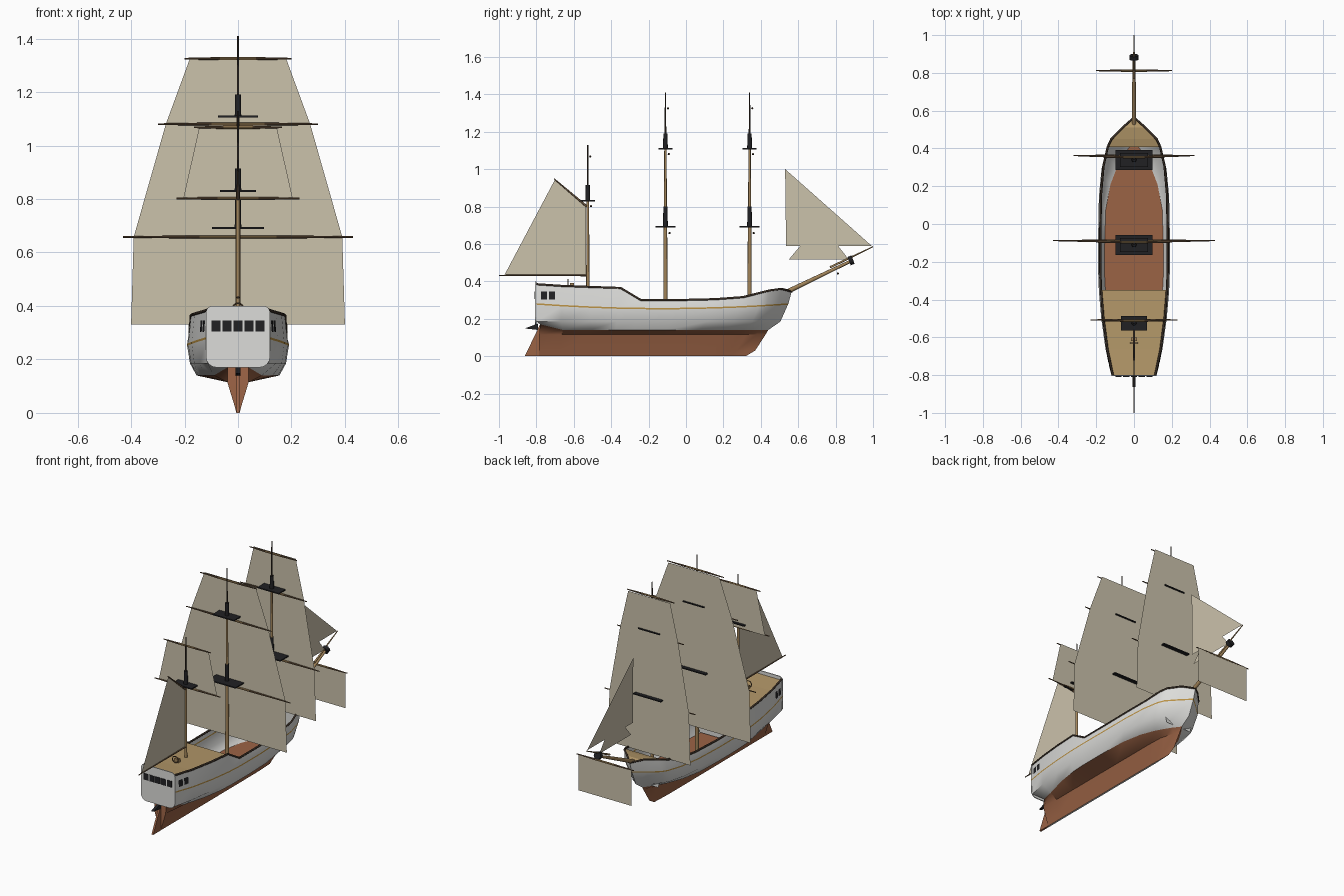
import bpy, bmesh, math
from mathutils import Vector

cube = bpy.data.objects.get("Cube")
if cube:
    bpy.data.objects.remove(cube)


def material(name, *rgb):
    mat = bpy.data.materials.new(name)
    mat.use_nodes = True
    mat.diffuse_color = (*rgb, 1)
    mat.node_tree.nodes["Principled BSDF"].inputs["Base Color"].default_value = (*rgb, 1)
    return mat


WHITE = material("hull white", .72, .72, .7)
RED = material("red brown", .33, .125, .06)
DECK = material("deck tan", .45, .31, .14)
WOOD = material("mast wood", .36, .23, .1)
YARD = material("yard brown", .14, .085, .045)
DARK = material("rail dark brown", .045, .03, .02)
BLACK = material("black", .015, .015, .017)
GOLD = material("gold", .5, .29, .06)
CANVAS = material("canvas", .6, .54, .41)


def finish(name, bm, mats, smooth=False):
    bmesh.ops.recalc_face_normals(bm, faces=bm.faces)
    mesh = bpy.data.meshes.new(name)
    bm.to_mesh(mesh)
    bm.free()
    for mat in mats:
        mesh.materials.append(mat)
    obj = bpy.data.objects.new(name, mesh)
    bpy.context.collection.objects.link(obj)
    if smooth:
        bpy.ops.object.select_all(action='DESELECT')
        obj.select_set(True)
        bpy.context.view_layer.objects.active = obj
        bpy.ops.object.shade_smooth_by_angle(angle=math.radians(40))
    return obj


def plate(name, points, mat, depth=None):
    """Flat polygon, thickened along the vector depth if given."""
    bm = bmesh.new()
    face = bm.faces.new([bm.verts.new(p) for p in points])
    if depth:
        out = bmesh.ops.extrude_face_region(bm, geom=[face], use_keep_orig=True)
        moved = [g for g in out["geom"] if isinstance(g, bmesh.types.BMVert)]
        bmesh.ops.translate(bm, verts=moved, vec=depth)
    return finish(name, bm, [mat])


def rod(name, a, b, r1, r2, mat, sides=10):
    a, b = Vector(a), Vector(b)
    bm = bmesh.new()
    bmesh.ops.create_cone(bm, cap_ends=True, segments=sides, radius1=r1, radius2=r2,
                          depth=(b - a).length)
    turn = (b - a).to_track_quat('Z', 'Y').to_matrix().to_4x4()
    bm.transform(turn)
    bmesh.ops.translate(bm, verts=bm.verts, vec=(a + b) / 2)
    return finish(name, bm, [mat], smooth=True)


def box(name, centre, size, mat):
    bm = bmesh.new()
    bmesh.ops.create_cube(bm, size=1)
    bmesh.ops.scale(bm, vec=size, verts=bm.verts)
    bmesh.ops.translate(bm, vec=centre, verts=bm.verts)
    return finish(name, bm, [mat])


# Hull lines: stations from stern to bow, half widths and sheer height
T = [0, .1, .22, .33, .41, .55, .7, .81, .885, .915, .96, 1]
BEAM = [.12, .15, .173, .186, .19, .19, .186, .172, .148, .128, .064, 0]
CHINE = [.04, .09, .13, .15, .155, .155, .15, .125, .09, .07, .036, 0]
SHEER = [.385, .376, .37, .365, .3, .3, .305, .316, .342, .352, .36, .345]
N = len(T)


def level(y0, y1, width, height):
    return [Vector((width(i), y0 + (y1 - y0) * T[i], height(i))) for i in range(N)]


def fin(w):
    return lambda i: w * min(1, (1 - T[i]) * 8)


def stripe(i):
    return .25 + .025 * (2 * T[i] - 1) ** 2


chine = level(-.78, .44, lambda i: CHINE[i], lambda i: .17 if i == 0 else .14)
rail = level(-.8, .565, lambda i: BEAM[i] * .94, lambda i: SHEER[i])
levels = [
    level(-.785, .32, fin(.006), lambda i: 0),
    level(-.785, .37, fin(.014), lambda i: .03),
    level(-.785, .425, fin(.04), lambda i: .115),
    chine,
    level(-.8, .505, lambda i: BEAM[i] * .945, lambda i: .185),
    level(-.8, .545, lambda i: BEAM[i], stripe),
    level(-.8, .548, lambda i: BEAM[i], lambda i: stripe(i) + .008),
    rail,
]
row_colour = [1, 1, 1, 0, 0, 2, 0]


def flip(p):
    return Vector((-p.x, p.y, p.z))


bm = bmesh.new()
rings = [[bm.verts.new(p) for p in row + [flip(q) for q in row[-2::-1]]] for row in levels]
for low, high, colour in zip(rings, rings[1:], row_colour):
    for i in range(len(low)):
        j = (i + 1) % len(low)
        bm.faces.new((low[i], low[j], high[j], high[i])).material_index = colour
bm.faces.new(rings[0])
bmesh.ops.remove_doubles(bm, verts=bm.verts, dist=.0002)
finish("hull", bm, [WHITE, RED, GOLD], smooth=True)


# Decks span the hull from side to side
def deck(name, row, first, last, drop, mat):
    bm = bmesh.new()
    down = Vector((0, 0, drop))
    pairs = [(bm.verts.new(p - down), bm.verts.new(flip(p) - down)) for p in row[first:last]]
    for (a, b), (c, d) in zip(pairs, pairs[1:]):
        bm.faces.new((a, b, d, c))
    bmesh.ops.remove_doubles(bm, verts=bm.verts, dist=.0002)
    finish(name, bm, [mat])


deck("main_deck", chine, 0, N, -.002, RED)
deck("poop_deck", rail, 0, 4, .006, DECK)
deck("forecastle_deck", rail, 8, N, .006, DECK)
for name, k in (("poop_bulkhead", 3), ("forecastle_bulkhead", 8)):
    p = rail[k] - Vector((.002, 0, .007))
    foot = Vector((CHINE[k], p.y, .15))
    plate(name, [p, flip(p), flip(foot), foot], WHITE)

# Dark rail around the top edge
curve = bpy.data.curves.new("top_rail", 'CURVE')
curve.dimensions = '3D'
curve.bevel_depth = .006
curve.bevel_resolution = 1
line = curve.splines.new('POLY')
path = rail + [flip(p) for p in rail[-2::-1]]
line.points.add(len(path) - 1)
for point, p in zip(line.points, path):
    point.co = (*p, 1)
curve.materials.append(DARK)
bpy.context.collection.objects.link(bpy.data.objects.new("top_rail", curve))

# Rounded transom with stern and quarter windows
corners = []
for cx, cz, r, start in ((.095, .375, .025, 0), (-.095, .375, .025, 90),
                         (-.08, .21, .04, 180), (.08, .21, .04, 270)):
    for step in range(5):
        a = math.radians(start + step * 22.5)
        corners.append((cx + r * math.cos(a), -.8, cz + r * math.sin(a)))
plate("transom", corners, WHITE, (0, -.006, 0))
for k in range(-2, 3):
    box("stern_window", (k * .041, -.807, .325), (.034, .004, .04), BLACK)


def side_point(y, z, s):
    t = (y + .8) / 1.365
    w = BEAM[0] + (BEAM[1] - BEAM[0]) * t / T[1]
    return Vector((s * (w * (1 - .06 * (z - .275) / .105) + .003), y, z))


for s in (1, -1):
    for y in (-.775, -.732):
        spots = ((y, .303), (y + .032, .303), (y + .032, .345), (y, .345))
        plate("quarter_window", [side_point(a, b, s) for a, b in spots], BLACK)

# Rudder and its black head
plate("rudder", [(-.006, -.862, 0), (-.006, -.78, 0), (-.006, -.78, .17)], RED, (.012, 0, 0))
plate("rudder_head", [(-.009, -.862, .148), (-.009, -.79, .14), (-.009, -.79, .175)],
      BLACK, (.018, 0, 0))

# Steering wheel and stand
box("wheel_stand", (0, -.61, .375), (.03, .02, .03), WOOD)
bpy.ops.mesh.primitive_torus_add(location=(0, -.63, .39), rotation=(math.pi / 2, 0, 0),
                                 major_radius=.02, minor_radius=.003,
                                 major_segments=16, minor_segments=6)
wheel = bpy.context.object
wheel.name = "steering_wheel"
wheel.data.materials.append(YARD)


# Masts with platforms, yards and square sails
def platform(y, z, half_x, half_y, cap):
    box("mast_platform", (0, y, z), (half_x * 2, half_y * 2, .007), BLACK)
    rod("mast_cap", (0, y, z), (0, y, cap), .013, .011, BLACK)


def yard(y, z, half):
    for s in (1, -1):
        mid = (s * half / 3, y, z)
        rod("yard_middle", (0, y, z), mid, .006, .006, WOOD, 8)
        rod("yard_arm", mid, (s * half, y, z), .006, .003, YARD, 8)


def square_sails(y, steps):
    for (z1, w1), (z2, w2) in zip(steps, steps[1:]):
        plate("square_sail", [(-w1, y, z1), (w1, y, z1), (w2, y, z2), (-w2, y, z2)], CANVAS)


for y, sizes, yards in ((-.11, (.4, .39, .27, .18), (.43, .3, .2)),
                        (.34, (.29, .28, .205, .148), (.32, .235, .165))):
    rod("lower_mast", (0, y, .14), (0, y, .8), .012, .009, WOOD)
    rod("topmast", (0, y, .78), (0, y, 1.15), .008, .006, WOOD)
    rod("mast_head", (0, y, 1.15), (0, y, 1.41), .005, .003, DARK)
    platform(y, .692, .097, .053, .8)
    platform(y, 1.108, .075, .037, 1.19)
    heights = (.33, .658, 1.08, 1.325)
    square_sails(y + .03, list(zip(heights, sizes)))
    for k, half in enumerate(yards):
        yard(y + .022 - .004 * k, heights[k + 1], half)

MIZZEN = -.525
rod("mizzen_mast", (0, MIZZEN, .3), (0, MIZZEN, .85), .009, .007, WOOD)
rod("mizzen_head", (0, MIZZEN, .85), (0, MIZZEN, 1.13), .005, .003, DARK)
platform(MIZZEN, .83, .068, .038, .915)
square_sails(-.503, [(.8, .205), (1.068, .145)])
yard(-.508, .802, .23)
yard(-.512, 1.068, .165)

# Bowsprit with its yard and hanging sail
rod("bowsprit", (0, .5, .325), (0, .885, .51), .013, .008, WOOD)
rod("jib_boom", (0, .77, .475), (0, 1, .585), .006, .003, WOOD)
rod("bowsprit_cap", (0, .872, .508), (0, .893, .516), .024, .024, BLACK)
yard(.812, .442, .2)
square_sails(.815, [(.215, .185), (.44, .185)])


# Fore-and-aft sails with boom and gaff
def stay_sail(name, points, x=0):
    plate(name, [(x, y, z) for y, z in points], CANVAS)


stay_sail("spanker", [(-.535, .8), (-.535, .435), (-.97, .435), (-.7, .945)])
stay_sail("outer_jib", [(.53, 1), (.535, .588), (.995, .588)])
stay_sail("inner_jib", [(.55, .517), (.87, .517), (.715, .715)], .002)
rod("boom", (0, -.53, .432), (0, -1, .432), .005, .003, YARD)
rod("gaff", (0, -.53, .8), (0, -.705, .948), .006, .003, YARD)
